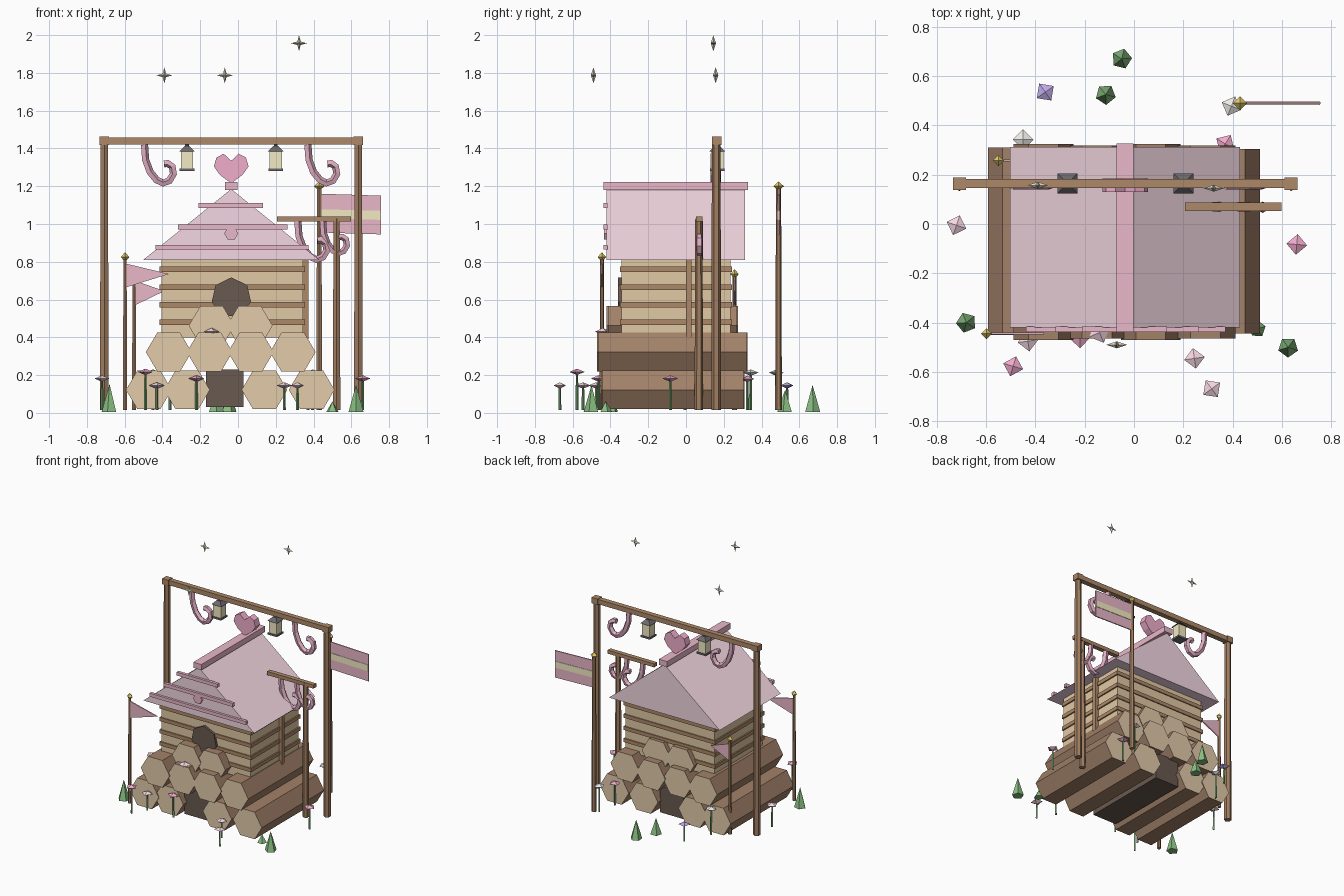
import bpy, bmesh, math
from mathutils import Vector, Matrix

if "Cube" in bpy.data.objects:
    bpy.data.objects.remove(bpy.data.objects["Cube"])

COL = {
    "bark": (.36, .22, .14), "tan": (.76, .6, .4), "plank": (.75, .58, .37), "wood": (.42, .25, .14),
    "pole": (.36, .21, .12), "dark": (.14, .1, .08), "roof": (.9, .68, .76), "trim": (.82, .48, .58),
    "heart": (.87, .42, .6), "cane": (.75, .42, .54), "cream": (.9, .83, .55), "iron": (.15, .14, .16),
    "gold": (.8, .62, .15), "green": (.25, .52, .22), "stem": (.18, .38, .17), "hot": (.87, .4, .6),
    "pale": (.92, .68, .76), "white": (.85, .83, .8), "purple": (.52, .4, .8), "star": (.75, .7, .55),
}
MATS = {}
for n, c in COL.items():
    MATS[n] = bpy.data.materials.new(n)
    MATS[n].diffuse_color = (*c, 1)


def finish(name, bm, *mats):
    bmesh.ops.recalc_face_normals(bm, faces=bm.faces)
    me = bpy.data.meshes.new(name)
    bm.to_mesh(me)
    bm.free()
    for m in mats:
        me.materials.append(MATS[m])
    ob = bpy.data.objects.new(name, me)
    bpy.context.collection.objects.link(ob)
    return ob


def box(name, mat, x0, x1, y0, y1, z0, z1):
    bm = bmesh.new()
    m = Matrix.Translation(((x0+x1)/2, (y0+y1)/2, (z0+z1)/2)) @ Matrix.Diagonal((x1-x0, y1-y0, z1-z0, 1))
    bmesh.ops.create_cube(bm, size=1, matrix=m)
    return finish(name, bm, mat)


def cone(name, mat, x, y, z0, z1, r0, r1, n=6, rot=0.0):
    bm = bmesh.new()
    m = Matrix.Translation((x, y, (z0+z1)/2)) @ Matrix.Rotation(rot, 4, 'Z')
    bmesh.ops.create_cone(bm, cap_ends=True, segments=n, radius1=r0, radius2=r1, depth=z1-z0, matrix=m)
    return finish(name, bm, mat)


def prism(name, pts, y0, y1, *mats):
    """Extrude an xz outline along y; a second material goes on the end faces."""
    bm = bmesh.new()
    f = bm.faces.new([bm.verts.new((x, y0, z)) for x, z in pts])
    r = bmesh.ops.extrude_face_region(bm, geom=[f], use_keep_orig=True)
    bmesh.ops.translate(bm, vec=(0, y1-y0, 0), verts=[v for v in r["geom"] if isinstance(v, bmesh.types.BMVert)])
    bm.normal_update()
    if len(mats) > 1:
        for f in bm.faces:
            f.material_index = 1 if abs(f.normal.y) > .9 else 0
    return finish(name, bm, *mats)


def ngon(x, z, r, n, rot=0.0, sz=1.0):
    return [(x + r*math.cos(rot+i*math.tau/n), z + sz*r*math.sin(rot+i*math.tau/n)) for i in range(n)]


def gem(name, mat, x, y, z, r, h, rot=0.4):
    bm = bmesh.new()
    ring = [bm.verts.new((x+r*math.cos(rot+i*math.pi/2), y+r*math.sin(rot+i*math.pi/2), z)) for i in range(4)]
    for s in (h, -h):
        tip = bm.verts.new((x, y, z+s))
        for i in range(4):
            bm.faces.new((ring[i], ring[(i+1) % 4], tip))
    return finish(name, bm, mat)


def tube(name, mat, pts, y, r, n=5):
    bm = bmesh.new()
    rings = []
    for i, p in enumerate(pts):
        a, b = pts[max(i-1, 0)], pts[min(i+1, len(pts)-1)]
        t = Vector((b[0]-a[0], 0, b[1]-a[1])).normalized()
        side, up = t.cross(Vector((0, 1, 0))), Vector((0, 1, 0))
        c = Vector((p[0], y, p[1]))
        rings.append([bm.verts.new(c + r*(side*math.cos(k*math.tau/n) + up*math.sin(k*math.tau/n))) for k in range(n)])
    for a, b in zip(rings, rings[1:]):
        for k in range(n):
            bm.faces.new((a[k], a[(k+1) % n], b[(k+1) % n], b[k]))
    bm.faces.new(rings[0])
    bm.faces.new(rings[-1])
    return finish(name, bm, mat)


# Stacked log base
for z, y0, y1, xs in ((.122, -.45, .31, (-.472, -.27, .14, .39)),
                      (.322, -.47, .325, (-.367, -.15, .068, .29)),
                      (.462, -.42, .275, (-.14, .062))):
    for i, x in enumerate(xs):
        d = .006 * (i % 2)
        prism("log", ngon(x, z, .121, 6, 0, .98), y0+d, y1-d, "bark", "tan")
box("log_gap_shadow", "dark", -.17, .03, -.40, .27, .03, .23)

# Cabin walls with slats
box("cabin_walls", "plank", -.405, .345, -.342, .235, .40, .815)
for z in (.48, .572, .665, .76):
    box("wall_slat", "wood", -.415, .355, -.35, .243, z-.014, z+.014)
box("side_batten", "wood", .345, .372, .0, .03, .39, .82)
prism("entrance_hole", ngon(-.035, .61, .107, 7, math.pi/2), -.36, -.33, "dark")

# Gabled roof, ridge and front trims
prism("roof", [(-.502, .81), (.43, .81), (-.036, 1.185)], -.42, .312, "roof")
box("roof_ridge", "trim", -.07, -.002, -.437, .327, 1.18, 1.223)
for z, x0, x1 in ((1.098, -.21, .133), (.985, -.318, .262), (.877, -.438, .372)):
    box("gable_trim", "trim", x0, x1, -.438, -.415, z-.013, z+.013)
prism("gable_medallion", ngon(-.036, .95, .037, 6), -.435, -.415, "trim")
half = [(0, 1.335), (.04, 1.372), (.078, 1.352), (.092, 1.305), (.06, 1.26)]
prism("heart", [(-.036+x, z) for x, z in half] + [(-.036, 1.215)] +
      [(-.036-x, z) for x, z in half[:0:-1]], .13, .185, "heart")

# Tall gate frame
for x in (-.708, .637):
    cone("gate_post", "pole", x, .16, .015, 1.43, .026, .023, 6)
    box("gate_post_cap", "wood", x-.026, x+.026, .138, .188, 1.418, 1.462)
box("gate_beam", "wood", -.732, .66, .145, .183, 1.422, 1.458)

# Small side frame
cone("side_frame_post", "pole", .522, .068, .015, 1.03, .023, .019, 6)
box("side_frame_beam", "wood", .207, .598, .053, .087, 1.013, 1.04)

# Curled hooks
HOOK = [(0, 0), (.006, -.08), (.03, -.145), (.065, -.188), (.1, -.205), (.135, -.192),
        (.157, -.155), (.15, -.115), (.125, -.098), (.105, -.1)]
for x, z, s, y in ((-.497, 1.42, 1, .16), (.368, 1.42, 1, .16), (.315, 1.015, 1, .07), (.448, 1.015, .83, .07)):
    tube("curled_hook", "cane", [(x+a*s, z+b*s) for a, b in HOOK], y, .021*s**.5)

# Hanging lanterns
q = math.pi/4
for x in (-.27, .2):
    cone("lantern_base", "iron", x, .165, 1.28, 1.293, .055, .055, 4, q)
    cone("lantern_glass", "cream", x, .165, 1.293, 1.385, .046, .046, 4, q)
    cone("lantern_cap", "iron", x, .165, 1.385, 1.412, .057, .02, 4, q)
    cone("lantern_hanger", "iron", x, .165, 1.41, 1.425, .01, .01, 4)

# Flag poles, finials and cloth
for x, y, z, r in ((.43, .49, 1.19, .018), (-.598, -.445, .815, .013), (-.55, .257, .725, .013)):
    cone("flag_pole", "pole", x, y, .015, z, r, r*.75, 6)
    gem("finial", "gold", x, y, z+.01, r+.01, .025, 0)
prism("banner", [(.44, .955), (.757, .945), (.757, 1.15), (.44, 1.16)], .486, .494, "trim")
prism("banner_stripe", [(.442, 1.03), (.755, 1.022), (.755, 1.07), (.442, 1.078)], .483, .497, "cream")
prism("pennant_front", [(-.592, .665), (-.365, .735), (-.592, .79)], -.449, -.441, "trim")
prism("pennant_back", [(-.545, .57), (-.39, .645), (-.545, .7)], .253, .261, "trim")

# Flowers around the base
for x, y, z, m in ((-.72, -.005, .182, "pale"), (-.49, -.577, .217, "hot"), (-.43, -.475, .145, "pale"),
                   (.245, -.545, .145, "pale"), (.315, -.668, .145, "pale"), (.66, -.083, .182, "hot"),
                   (-.36, .535, .145, "purple"), (.395, .478, .213, "white"), (-.45, .342, .213, "white"),
                   (.37, .325, .18, "hot"), (-.22, -.462, .182, "hot")):
    cone("flower_stem", "stem", x, y, .015, z, .008, .006, 4)
    gem("flower_head", m, x, y, z, .042, .017, x*7)
gem("log_blossom", "pale", -.14, -.44, .43, .045, .02)

# Grass tufts
for x, y, h, r in ((-.05, .67, .145, .042), (-.115, .525, .12, .042), (-.68, -.4, .15, .042),
                   (.625, -.5, .145, .042), (.5, -.425, .06, .035)):
    cone("grass_tuft", "green", x, y, .004, h, r, .001, 5, x*5)

# Floating four-point stars
for x, y, z in ((-.39, .157, 1.787), (-.07, -.49, 1.787), (.323, .145, 1.957)):
    bm = bmesh.new()
    ring = []
    for i in range(8):
        r, a = (.042, .013)[i % 2], i*math.pi/4
        ring.append(bm.verts.new((x+r*math.cos(a), y, z+r*math.sin(a))))
    for s in (-.014, .014):
        tip = bm.verts.new((x, y+s, z))
        for i in range(8):
            bm.faces.new((ring[i], ring[(i+1) % 8], tip))
    finish("star", bm, "star")

for m in bpy.data.materials:
    if m.users and not m.is_grease_pencil:
        m.use_nodes = True
        m.node_tree.nodes["Principled BSDF"].inputs["Base Color"].default_value = m.diffuse_color
